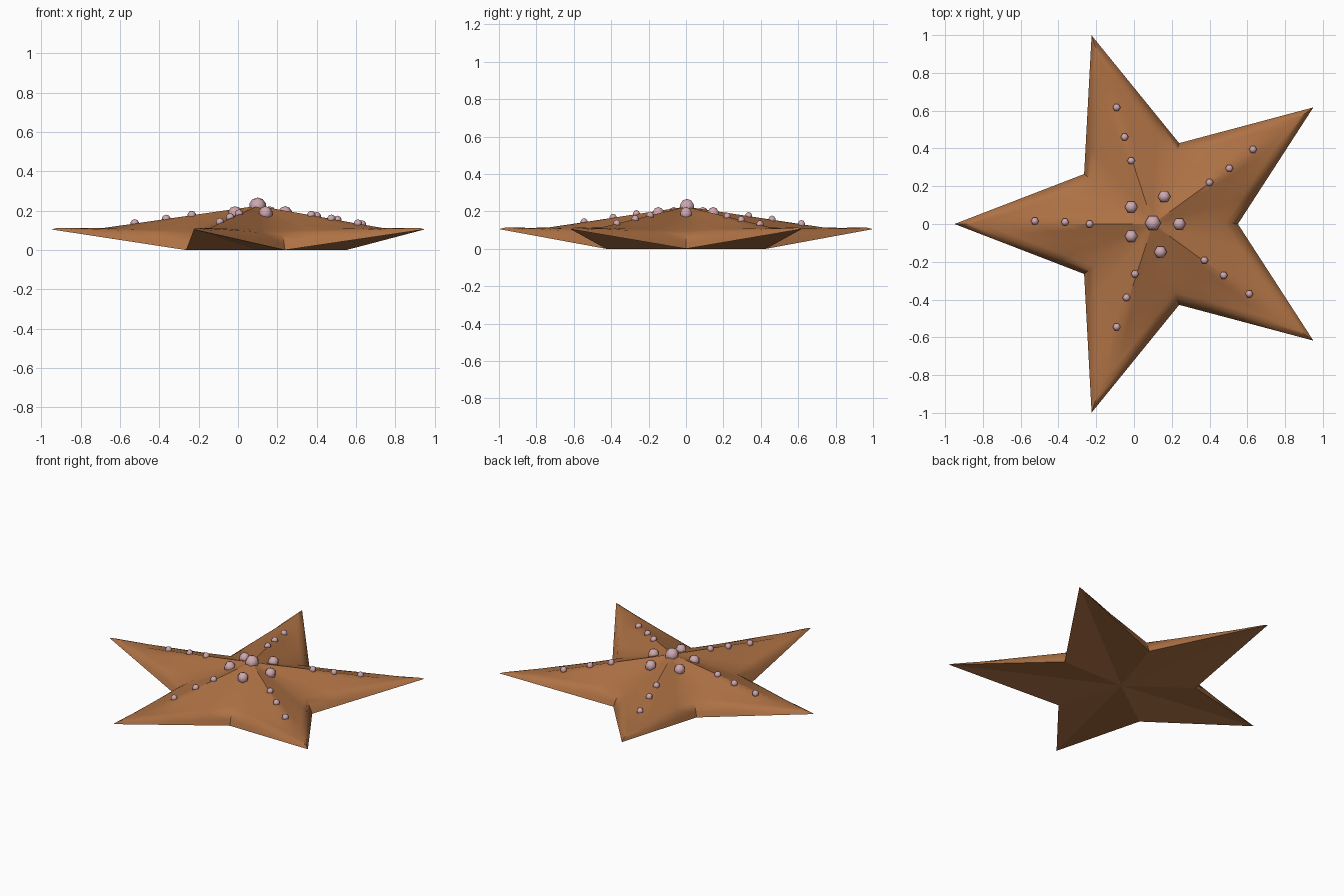
import bpy, bmesh
from math import radians, cos, sin, hypot
from mathutils import Vector

if "Cube" in bpy.data.objects:
    bpy.data.objects.remove(bpy.data.objects["Cube"])

CX, R_TIP, R_VAL, N = 0.10, 1.05, 0.45, 4
RIDGE = [(0, .225), (.3, .18), (.6, .134), (.75, .112), (1, .113)]
VALLEY = [(0, .225), (.31, .178), (.55, .145), (.8, .108), (.92, .078), (1, 0)]


def material(name, rgb):
    m = bpy.data.materials.new(name)
    m.diffuse_color = (*rgb, 1)
    m.use_nodes = True
    m.node_tree.nodes["Principled BSDF"].inputs["Base Color"].default_value = m.diffuse_color
    return m


def interp(points, t):
    for (a, za), (b, zb) in zip(points, points[1:]):
        if t <= b:
            return za + (zb - za) * (t - a) / (b - a)
    return points[-1][1]


def corner(k):
    # even corners are arm tips, odd corners are valleys
    a = radians(36 + 36 * k)
    r = R_VAL if k % 2 else R_TIP
    return Vector((r * cos(a), r * sin(a), 0))


# Star outline: (position, share) with share 0 at a tip and 1 at a valley
outline = []
for k in range(10):
    for i in range(N):
        f = i / N
        outline.append((corner(k).lerp(corner(k + 1), f), 1 - f if k % 2 else f))


def top_z(t, s):
    if t == 1:
        return .105 * (1 - s)
    w = s ** 1.2
    return interp(RIDGE, t) * (1 - w) + interp(VALLEY, t) * w


# Star body: ridged top rings rolling down to the edge, creased underside
bm = bmesh.new()
rings = []
for t in (.15, .31, .45, .6, .75, .85, .92, .97, 1):
    rings.append([bm.verts.new((CX + p.x * t, p.y * t, top_z(t, s))) for p, s in outline])
top = bm.verts.new((CX, 0, .225))
bottom = bm.verts.new((CX, 0, 0))
count = len(outline)
for i in range(count):
    j = (i + 1) % count
    bm.faces.new((top, rings[0][i], rings[0][j]))
    for a, b in zip(rings, rings[1:]):
        bm.faces.new((a[i], b[i], b[j], a[j]))
    bm.faces.new((bottom, rings[-1][j], rings[-1][i]))
bmesh.ops.recalc_face_normals(bm, faces=bm.faces)
mesh = bpy.data.meshes.new("star_body")
bm.to_mesh(mesh)
bm.free()
body = bpy.data.objects.new("star_body", mesh)
bpy.context.collection.objects.link(body)
mesh.materials.append(material("skin", (.42, .165, .058)))
bpy.context.view_layer.objects.active = body
body.select_set(True)
bpy.ops.object.shade_smooth_by_angle(angle=radians(40))
for p in mesh.polygons:
    if p.normal.z < -.5:
        p.use_smooth = False

pink = material("bead_pink", (.62, .39, .43))


def bead(name, x, y, z, r):
    bpy.ops.mesh.primitive_uv_sphere_add(segments=6, ring_count=5, radius=r, location=(x, y, z))
    ob = bpy.context.object
    ob.name = name
    ob.rotation_euler.z = radians(30)
    ob.data.materials.append(pink)
    bpy.ops.object.shade_smooth()


# Large beads: centre and the ring around it
bead("centre_bead", .10, .005, .222, .045)
for x, y in ((.24, 0), (.16, .145), (-.015, .09), (-.015, -.065), (.14, -.148)):
    bead("ring_bead", x, y, .187, .036)

# Small beads along the arm ridges
for x, y in ((-.235, 0), (-.365, .01), (-.525, .015),
             (-.015, .335), (-.05, .46), (-.092, .617),
             (.40, .22), (.505, .295), (.63, .395),
             (.373, -.192), (.475, -.272), (.61, -.37),
             (.005, -.265), (-.04, -.39), (-.092, -.545)):
    bead("arm_bead", x, y, interp(RIDGE, hypot(x - CX, y) / R_TIP), .022)
